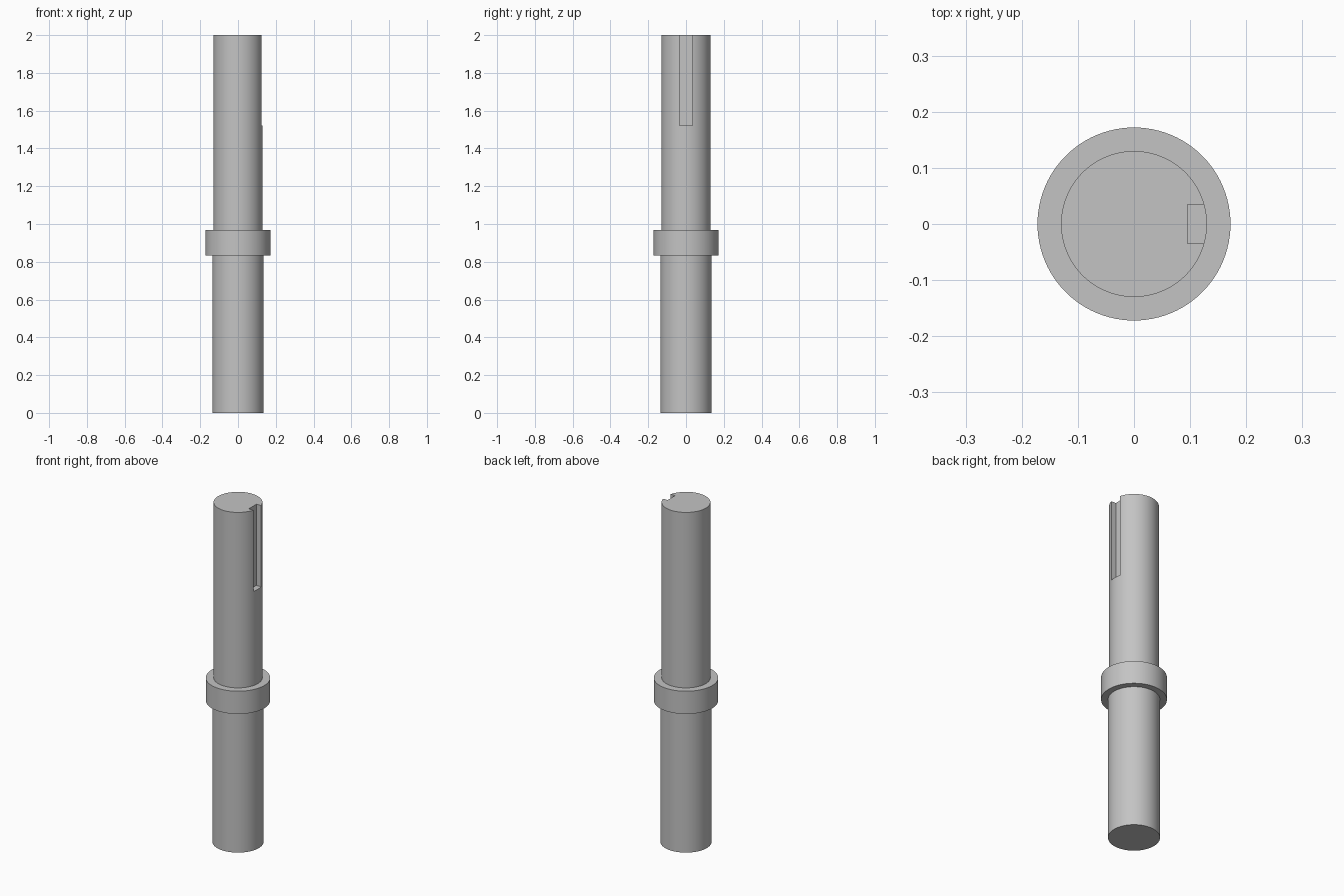
import bpy
import bmesh
import math
from mathutils import Matrix, Vector

default = bpy.data.objects.get("Cube")
if default:
    bpy.data.objects.remove(default, do_unlink=True)

# Plain grey metal
steel = bpy.data.materials.new("grey_steel")
steel.use_nodes = True
color = (0.55, 0.55, 0.55, 1.0)
steel.diffuse_color = color
steel.node_tree.nodes["Principled BSDF"].inputs["Base Color"].default_value = color


def make_object(name, bm):
    bmesh.ops.recalc_face_normals(bm, faces=bm.faces)
    mesh = bpy.data.meshes.new(name)
    bm.to_mesh(mesh)
    bm.free()
    mesh.materials.append(steel)
    obj = bpy.data.objects.new(name, mesh)
    bpy.context.collection.objects.link(obj)
    return obj


# Stepped shaft: lower journal, collar and upper journal turned as one solid
SEGMENTS = 96
LOWER, COLLAR, UPPER = 0.136, 0.172, 0.13
profile = [(LOWER, 0), (LOWER, 0.833), (COLLAR, 0.833),
           (COLLAR, 0.967), (UPPER, 0.967), (UPPER, 2)]
bm = bmesh.new()
rings = []
for radius, z in profile:
    ring = bmesh.ops.create_circle(bm, segments=SEGMENTS, radius=radius,
                                   matrix=Matrix.Translation((0, 0, z)))
    rings.append(ring["verts"])
for low, high in zip(rings, rings[1:]):
    for i in range(SEGMENTS):
        j = (i + 1) % SEGMENTS
        bm.faces.new((low[i], low[j], high[j], high[i]))
bm.faces.new(rings[0])
bm.faces.new(rings[-1])
shaft = make_object("stepped_shaft", bm)

# Keyway cutter: open at the top end, on the +x side
low, high = Vector((0.095, -0.035, 1.522)), Vector((0.2, 0.035, 2.1))
bm = bmesh.new()
bmesh.ops.create_cube(bm, size=1, matrix=Matrix.LocRotScale((low + high) / 2, None, high - low))
cutter = make_object("keyway_cutter", bm)
cutter.hide_render = True

# Cut the keyway, then discard the cutter
cut = shaft.modifiers.new("keyway", 'BOOLEAN')
cut.operation = 'DIFFERENCE'
cut.solver = 'EXACT'
cut.object = cutter
bpy.ops.object.select_all(action='DESELECT')
bpy.context.view_layer.objects.active = shaft
shaft.select_set(True)
bpy.ops.object.modifier_apply(modifier=cut.name)
bpy.data.objects.remove(cutter, do_unlink=True)

# Smooth barrel, crisp edges
bpy.ops.object.shade_smooth_by_angle(angle=math.radians(30))
